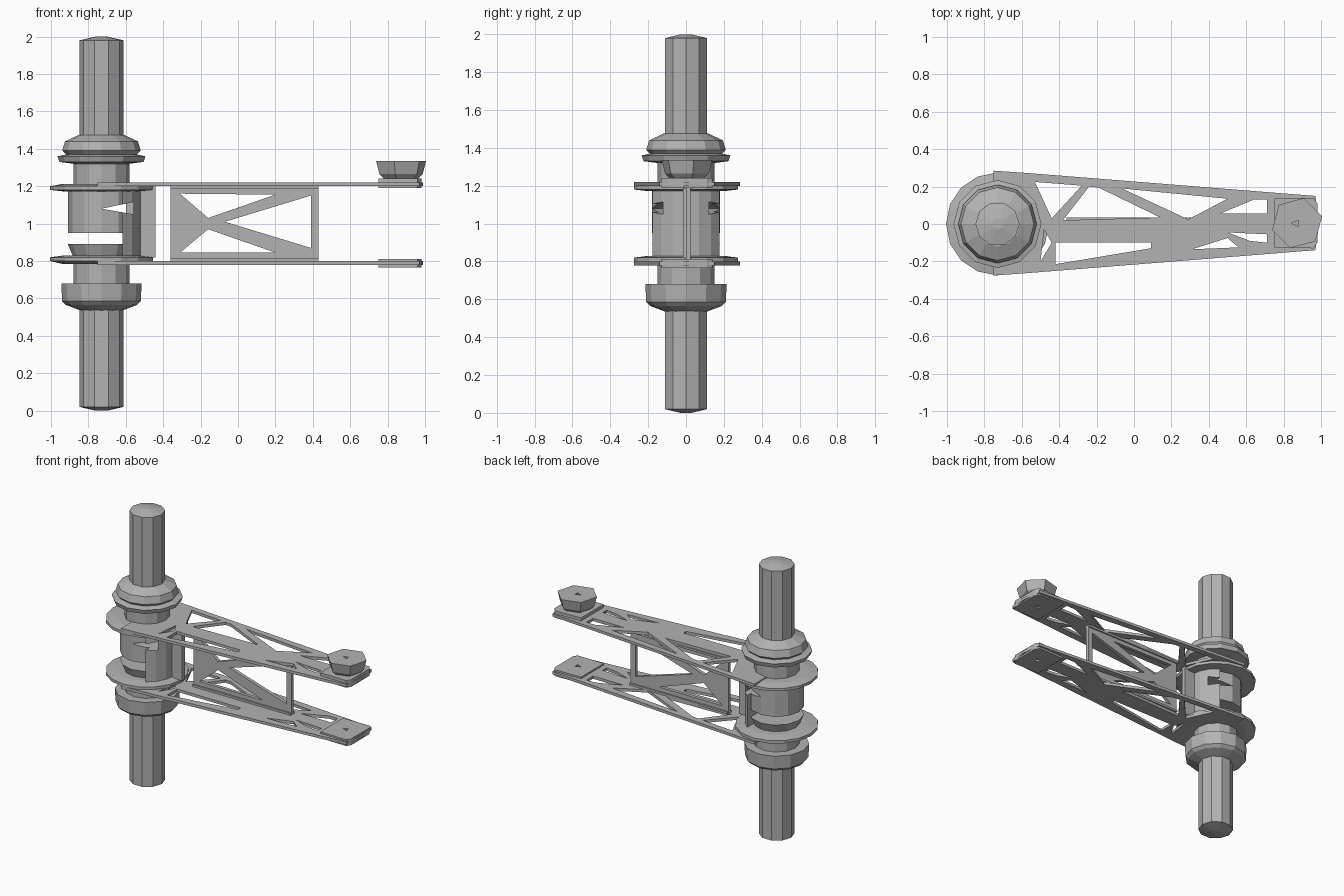
import bpy, bmesh, math
from mathutils import Matrix

cube = bpy.data.objects.get("Cube")
if cube:
    bpy.data.objects.remove(cube, do_unlink=True)

metal = bpy.data.materials.new("grey_metal")
metal.use_nodes = True
grey = (0.45, 0.45, 0.45, 1)
metal.diffuse_color = grey
bsdf = next(n for n in metal.node_tree.nodes if n.type == 'BSDF_PRINCIPLED')
bsdf.inputs["Base Color"].default_value = grey

AXIS = -0.73          # x of the shaft
HUB = (AXIS, 0)


def add_object(name, mesh):
    mesh.materials.clear()
    mesh.materials.append(metal)
    obj = bpy.data.objects.new(name, mesh)
    bpy.context.scene.collection.objects.link(obj)
    return obj


def lathe(name, profile, sides, centre=HUB, turn=0.0):
    """Faceted solid from (radius, z) pairs, listed bottom to top."""
    bm = bmesh.new()
    rings = []
    for r, z in profile:
        ring = []
        for i in range(sides):
            a = turn + math.tau * i / sides
            ring.append(bm.verts.new((centre[0] + r * math.cos(a),
                                      centre[1] + r * math.sin(a), z)))
        rings.append(ring)
    for low, high in zip(rings, rings[1:]):
        for i in range(sides):
            j = (i + 1) % sides
            bm.faces.new((low[i], low[j], high[j], high[i]))
    bm.faces.new(rings[0][::-1])
    bm.faces.new(rings[-1])
    mesh = bpy.data.meshes.new(name)
    bm.to_mesh(mesh)
    bm.free()
    return add_object(name, mesh)


def slab(name, outline, holes, low, high, upright=False):
    """Extruded outline with holes; upright slabs stand in the xz plane."""
    curve = bpy.data.curves.new(name, 'CURVE')
    curve.dimensions = '2D'
    curve.fill_mode = 'BOTH'
    curve.extrude = (high - low) / 2
    for loop in [outline] + holes:
        spline = curve.splines.new('POLY')
        spline.points.add(len(loop) - 1)
        for point, (x, y) in zip(spline.points, loop):
            point.co = (x, y, 0, 1)
        spline.use_cyclic_u = True
    temp = bpy.data.objects.new("temp", curve)
    bpy.context.scene.collection.objects.link(temp)
    graph = bpy.context.evaluated_depsgraph_get()
    mesh = bpy.data.meshes.new_from_object(temp.evaluated_get(graph))
    bpy.data.objects.remove(temp, do_unlink=True)
    mid = (low + high) / 2
    if upright:
        place = Matrix.Translation((0, mid, 0)) @ Matrix.Rotation(math.pi / 2, 4, 'X')
    else:
        place = Matrix.Translation((0, 0, mid))
    bm = bmesh.new()
    bm.from_mesh(mesh)
    bm.transform(place)
    bmesh.ops.remove_doubles(bm, verts=bm.verts, dist=1e-5)
    bmesh.ops.recalc_face_normals(bm, faces=bm.faces)
    for face in bm.faces:
        face.smooth = False
    bm.to_mesh(mesh)
    bm.free()
    mesh.name = name
    return add_object(name, mesh)


def cut(targets, cutter):
    for obj in targets:
        mod = obj.modifiers.new("cut", 'BOOLEAN')
        mod.operation = 'DIFFERENCE'
        mod.solver = 'EXACT'
        mod.object = cutter
        graph = bpy.context.evaluated_depsgraph_get()
        mesh = bpy.data.meshes.new_from_object(obj.evaluated_get(graph))
        obj.modifiers.clear()
        obj.data = mesh
    bpy.data.objects.remove(cutter, do_unlink=True)


# Shaft halves with shallow pointed ends
lathe("lower_shaft", [(0.03, 0.0), (0.118, 0.02), (0.118, 0.56)], 10)
lathe("upper_shaft", [(0.118, 1.44), (0.118, 1.98), (0.03, 2.0)], 10)

# Collars and necks
lathe("lower_collar", [(0.11, 0.535), (0.19, 0.565), (0.21, 0.585),
                       (0.215, 0.68), (0.15, 0.68), (0.15, 0.80)], 12)
lathe("upper_collar", [(0.15, 1.19), (0.15, 1.32), (0.225, 1.33), (0.235, 1.36),
                       (0.19, 1.37), (0.21, 1.39), (0.195, 1.44), (0.12, 1.475)], 12)

# Bearing flanges
lathe("lower_flange", [(0.21, 0.785), (0.275, 0.80), (0.275, 0.82), (0.2, 0.83)], 16)
lathe("upper_flange", [(0.2, 1.172), (0.275, 1.18), (0.275, 1.2), (0.21, 1.212)], 16)

# Split hub, joined only on the arm side
lathe("lower_hub", [(0.15, 0.82), (0.18, 0.89)], 12)
upper_hub = lathe("upper_hub", [(0.18, 0.95), (0.18, 1.18)], 12)
arc = [math.radians(-58 + 116 * i / 6) for i in range(7)]
bridge = slab("hub_bridge", [(AXIS + 0.21 * math.cos(a), 0.21 * math.sin(a)) for a in arc],
              [], 0.82, 1.185)
window = slab("window_cutter", [(-0.73, 1.08), (-0.56, 1.05), (-0.56, 1.115)],
              [], -0.4, 0.4, upright=True)
cut([upper_hub, bridge], window)
slab("hub_fin", [(-0.6, 0.82), (-0.44, 0.82), (-0.44, 1.2), (-0.6, 1.2)],
     [], -0.015, 0.02, upright=True)

# Tapered truss plates
plate = [(-0.75, -0.275), (-0.6, -0.265), (0.97, -0.14), (0.99, 0.0),
         (0.97, 0.15), (-0.6, 0.275), (-0.75, 0.285)]
plate_holes = [
    [(-0.53, 0.225), (-0.28, 0.205), (-0.44, 0.03)],
    [(-0.24, 0.2), (-0.19, 0.195), (0.14, 0.035), (-0.38, 0.02)],
    [(-0.065, 0.19), (0.5, 0.135), (0.29, 0.025)],
    [(0.64, 0.13), (0.71, 0.13), (0.71, 0.055), (0.46, 0.055)],
    [(0.5, -0.045), (0.71, -0.055), (0.71, -0.1), (0.62, -0.09)],
    [(0.31, -0.135), (0.5, -0.075), (0.56, -0.125)],
    [(-0.42, -0.1), (0.09, -0.1), (0.09, -0.13), (-0.42, -0.215)],
    [(-0.48, -0.03), (-0.44, -0.1), (-0.5, -0.2)],
]
for name, z in (("lower_arm_plate", 0.78), ("upper_arm_plate", 1.2)):
    slab(name, plate, plate_holes, z, z + 0.02)

# Upright web between the plates, with rails along both edges
web_holes = [
    [(-0.31, 1.16), (0.2, 1.155), (-0.16, 1.03)],
    [(0.39, 1.15), (0.39, 0.87), (-0.07, 1.01)],
    [(-0.31, 0.845), (0.2, 0.845), (-0.16, 0.97)],
]
slab("web", [(-0.36, 0.80), (0.43, 0.80), (0.43, 1.2), (-0.36, 1.2)],
     web_holes, 0.0, 0.025, upright=True)
for name, z in (("lower_web_rail", 0.80), ("upper_web_rail", 1.185)):
    slab(name, [(-0.36, z), (0.43, z), (0.43, z + 0.015), (-0.36, z + 0.015)],
         [], -0.01, 0.035, upright=True)

# Tip pads with small triangular sockets
pad = [(0.75, -0.125), (0.96, -0.13), (0.98, -0.1), (0.98, 0.11), (0.96, 0.14), (0.75, 0.135)]
socket = [(0.84, 0.005), (0.88, 0.02), (0.88, -0.015)]
slab("lower_tip_pad", pad, [socket], 0.766, 0.812)
slab("upper_tip_pad", pad, [socket], 1.19, 1.242)

# Hexagonal bolt head on the upper tip
bolt = lathe("bolt_head", [(0.09, 1.235), (0.12, 1.265), (0.138, 1.335)], 6,
             (0.872, 0.005), math.radians(15))
cut([bolt], slab("socket_cutter", socket, [], 1.3, 1.4))
